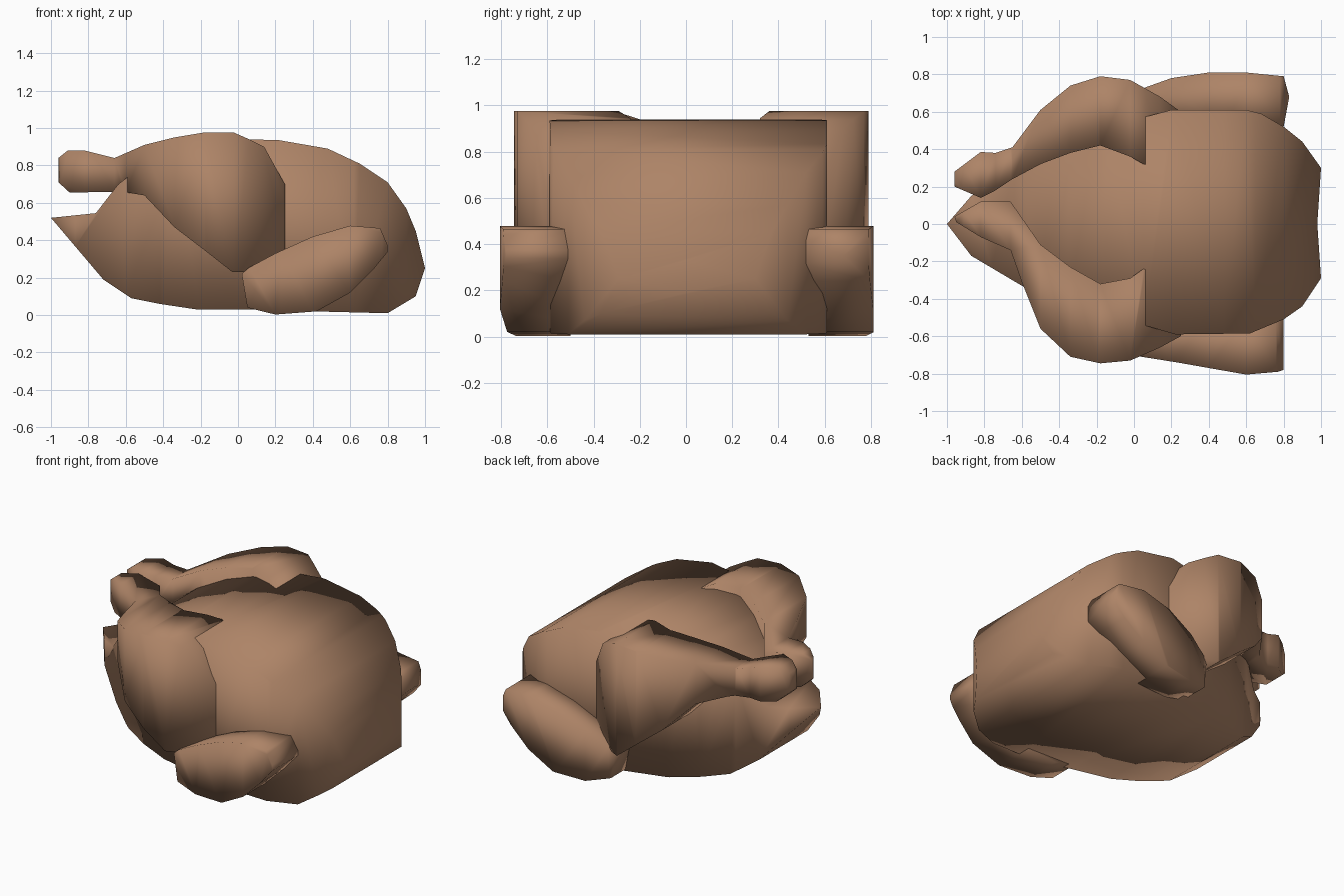
import bpy, bmesh

if "Cube" in bpy.data.objects:
    bpy.data.objects.remove(bpy.data.objects["Cube"])

skin = bpy.data.materials.new("roasted_skin")
skin.diffuse_color = (0.42, 0.23, 0.135, 1)
skin.use_nodes = True
skin.node_tree.nodes["Principled BSDF"].inputs["Base Color"].default_value = skin.diffuse_color


def prism(name, outline, lo, hi, place):
    """Extrude a closed 2D outline between two depths; place maps (a, b, depth) to xyz."""
    bm = bmesh.new()
    a = [bm.verts.new(place(p[0], p[1], lo)) for p in outline]
    b = [bm.verts.new(place(p[0], p[1], hi)) for p in outline]
    n = len(outline)
    bm.faces.new(a)
    bm.faces.new(b[::-1])
    for i in range(n):
        j = (i + 1) % n
        bm.faces.new((a[i], b[i], b[j], a[j]))
    bmesh.ops.recalc_face_normals(bm, faces=bm.faces)
    mesh = bpy.data.meshes.new(name)
    bm.to_mesh(mesh)
    bm.free()
    ob = bpy.data.objects.new(name, mesh)
    bpy.context.collection.objects.link(ob)
    return ob


def carve(name, side, plan):
    """Shape a part as its side profile (x, z) intersected with its plan outline (x, y)."""
    ob = prism(name, side, -1.2, 1.2, lambda x, z, d: (x, d, z))
    cutter = prism(name + "_cutter", plan, -0.3, 1.3, lambda x, y, d: (x, y, d))
    mod = ob.modifiers.new("plan", 'BOOLEAN')
    mod.operation = 'INTERSECT'
    mod.solver = 'EXACT'
    mod.object = cutter
    deps = bpy.context.evaluated_depsgraph_get()
    mesh = bpy.data.meshes.new_from_object(ob.evaluated_get(deps))
    ob.modifiers.clear()
    ob.data = mesh
    bpy.data.objects.remove(cutter)
    mesh.materials.clear()
    mesh.materials.append(skin)
    mesh.polygons.foreach_set("use_smooth", [True] * len(mesh.polygons))
    return ob


# Body
body_side = [(-1, .52), (-.72, .19), (-.57, .09), (-.42, .06), (-.22, .03), (.05, .03),
             (.4, .02), (.8, .01), (.95, .1), (1, .25), (.95, .45), (.9, .57), (.8, .71),
             (.65, .81), (.48, .89), (.22, .935), (.05, .94), (-.15, .925), (-.35, .87),
             (-.52, .79), (-.64, .7), (-.76, .545)]
body_plan = [(-1, 0), (-.87, -.17), (-.6, -.33), (-.4, -.42), (-.2, -.48), (.05, -.54),
             (.22, -.59), (.62, -.585), (.8, -.51), (.9, -.44), (1, -.29), (.98, 0),
             (1, .3), (.9, .44), (.8, .52), (.68, .59), (.6, .61), (.2, .61), (.05, .57),
             (-.2, .5), (-.4, .43), (-.6, .33), (-.87, .15)]
carve("body", body_side, body_plan)

# Drumsticks: same side profile, slightly different plan so the feet cross
leg_side = [(-.96, .84), (-.91, .88), (-.82, .88), (-.66, .84), (-.5, .91), (-.34, .95),
            (-.19, .975), (-.02, .975), (.06, .94), (.14, .9), (.25, .7), (.25, .34),
            (.03, .23), (-.03, .23), (-.17, .34), (-.34, .47), (-.5, .64), (-.62, .66),
            (-.9, .655), (-.96, .71)]
front_leg_plan = [(-.96, .04), (-.82, .12), (-.66, .12), (-.5, -.11), (-.34, -.23),
                  (-.18, -.32), (-.02, -.29), (.05, -.24), (.25, -.3), (.25, -.6),
                  (.14, -.66), (-.02, -.73), (-.18, -.745), (-.34, -.71), (-.5, -.56),
                  (-.6, -.31), (-.66, -.14), (-.82, -.07), (-.95, .01)]
back_leg_plan = [(-.96, .2), (-.82, .14), (-.74, .18), (-.65, .24), (-.5, .32), (-.34, .38),
                 (-.18, .42), (-.02, .36), (.05, .32), (.25, .3), (.25, .6), (.14, .68),
                 (-.02, .77), (-.18, .79), (-.34, .74), (-.5, .61), (-.65, .41),
                 (-.74, .38), (-.82, .385), (-.96, .28)]
carve("front_drumstick", leg_side, front_leg_plan)
carve("back_drumstick", leg_side, back_leg_plan)

# Wings
wing_side = [(.02, .22), (.06, .255), (.2, .33), (.4, .42), (.6, .478), (.76, .465),
             (.81, .35), (.72, .24), (.6, .12), (.42, .02), (.2, .003), (.05, .04)]
front_wing_plan = [(.01, -.5), (.01, -.705), (.23, -.74), (.4, -.77), (.6, -.805),
                   (.77, -.79), (.8, -.78), (.8, -.49), (.5, -.5)]
back_wing_plan = [(.01, .53), (.01, .7), (.06, .73), (.2, .78), (.4, .81), (.6, .81),
                  (.8, .79), (.83, .68), (.8, .52), (.5, .53)]
carve("front_wing", wing_side, front_wing_plan)
carve("back_wing", [(x + .02 * (x > .7), z) for x, z in wing_side], back_wing_plan)
